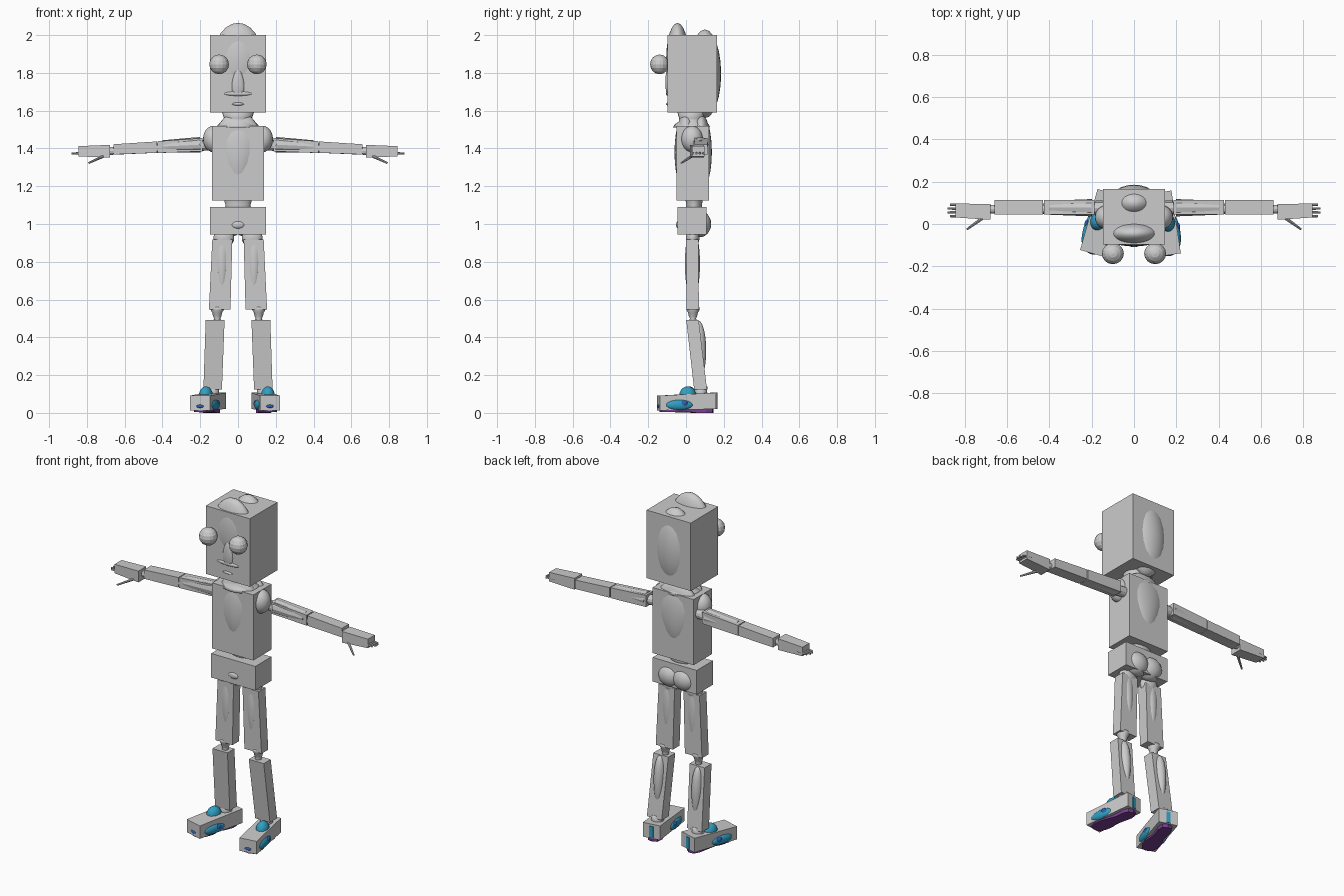
import bpy, bmesh, math
from mathutils import Matrix, Vector

if "Cube" in bpy.data.objects:
    bpy.data.objects.remove(bpy.data.objects["Cube"])


def mat(name, rgb):
    m = bpy.data.materials.new(name)
    m.diffuse_color = (*rgb, 1)
    m.use_nodes = True
    m.node_tree.nodes["Principled BSDF"].inputs["Base Color"].default_value = m.diffuse_color
    return m


BLUE = mat("shoe_blue", (0.03, 0.35, 0.55))
DARK = mat("trim_blue", (0.03, 0.12, 0.5))
PURPLE = mat("sole_purple", (0.2, 0.05, 0.3))


def finish(name, bm, material=None, smooth=False, matrix=None):
    if matrix is not None:
        bm.transform(matrix)
    bmesh.ops.recalc_face_normals(bm, faces=bm.faces)
    for f in bm.faces:
        f.smooth = smooth
    me = bpy.data.meshes.new(name)
    bm.to_mesh(me)
    bm.free()
    ob = bpy.data.objects.new(name, me)
    bpy.context.collection.objects.link(ob)
    if material:
        me.materials.append(material)
    return ob


def beam(name, axis, c0, h0, c1, h1, matrix=None, material=None):
    """Box lofted between two end rectangles perpendicular to axis."""
    u, v = [i for i in range(3) if i != axis]
    bm = bmesh.new()
    rings = []
    for c, h in ((c0, h0), (c1, h1)):
        ring = []
        for a, b in ((-1, -1), (1, -1), (1, 1), (-1, 1)):
            p = Vector(c)
            p[u] += a * h[0]
            p[v] += b * h[1]
            ring.append(bm.verts.new(p))
        rings.append(ring)
    for i in range(4):
        j = (i + 1) % 4
        bm.faces.new((rings[0][i], rings[0][j], rings[1][j], rings[1][i]))
    bm.faces.new(rings[0][::-1])
    bm.faces.new(rings[1])
    return finish(name, bm, material, False, matrix)


def box(name, lo, hi):
    c = [(a + b) / 2 for a, b in zip(lo, hi)]
    h = ((hi[0] - lo[0]) / 2, (hi[1] - lo[1]) / 2)
    return beam(name, 2, (c[0], c[1], lo[2]), h, (c[0], c[1], hi[2]), h)


def blob(name, c, r, taper=0, material=None, matrix=None, seg=24, smooth=True):
    bm = bmesh.new()
    bmesh.ops.create_uvsphere(bm, u_segments=seg, v_segments=seg // 2, radius=1)
    for v in bm.verts:
        v.co.x *= 1 + taper * v.co.z
        v.co = Vector((v.co.x * r[0] + c[0], v.co.y * r[1] + c[1], v.co.z * r[2] + c[2]))
    return finish(name, bm, material, smooth, matrix)


def lathe(name, x, y, profile, ys=1.0, n=24):
    bm = bmesh.new()
    rings = [[bm.verts.new((x + r * math.cos(math.tau * i / n),
                            y + ys * r * math.sin(math.tau * i / n), z))
              for i in range(n)] for r, z in profile]
    for a, b in zip(rings, rings[1:]):
        for i in range(n):
            bm.faces.new((a[i], a[(i + 1) % n], b[(i + 1) % n], b[i]))
    bm.faces.new(rings[0])
    bm.faces.new(rings[-1])
    return finish(name, bm, None, True)


def rod(name, p, q, r0, r1, n=12):
    p, q = Vector(p), Vector(q)
    d = q - p
    bm = bmesh.new()
    bmesh.ops.create_cone(bm, cap_ends=True, segments=n, radius1=r0, radius2=r1, depth=d.length)
    m = Matrix.Translation((p + q) / 2) @ d.to_track_quat('Z', 'Y').to_matrix().to_4x4()
    return finish(name, bm, None, False, m)


# head with the face and skull showing through
box("head", (-0.147, -0.097, 1.59), (0.147, 0.165, 2.0))
blob("skull_back", (0, 0.1, 1.795), (0.12, 0.086, 0.235))
blob("forehead", (0, -0.045, 1.875), (0.13, 0.06, 0.19))
blob("nose", (0, -0.095, 1.75), (0.032, 0.014, 0.075), -0.35)
blob("upper_lip", (0, -0.095, 1.69), (0.075, 0.01, 0.012))
blob("mouth", (0, -0.095, 1.635), (0.032, 0.01, 0.008))

# torso
lathe("neck", 0, 0.03, [(0.11, 1.51), (0.1, 1.527), (0.075, 1.543), (0.074, 1.56), (0.087, 1.6)], 0.9)
box("chest", (-0.137, -0.05, 1.125), (0.137, 0.123, 1.52))
blob("breastbone", (0, 0, 1.38), (0.11, 0.061, 0.21), 0.4)
blob("upper_back", (0, 0.08, 1.38), (0.12, 0.057, 0.2), 0.4)
lathe("waist", 0, 0.043, [(0.075, 1.14), (0.072, 1.12), (0.066, 1.1), (0.07, 1.08)], 0.62)
box("pelvis", (-0.147, -0.045, 0.945), (0.147, 0.108, 1.09))
blob("lower_belly", (0, -0.04, 0.995), (0.035, 0.013, 0.02))

# limbs, mirrored by side
for s, side in ((-1, "left"), (1, "right")):
    blob(f"{side}_eye", (s * 0.1, -0.14, 1.845), (0.052, 0.05, 0.052), seg=16, smooth=False)
    blob(f"{side}_buttock", (s * 0.048, 0.073, 1.0), (0.075, 0.06, 0.07))

    # arm boxes around a thin inner arm
    blob(f"{side}_shoulder", (s * 0.13, 0.032, 1.45), (0.055, 0.057, 0.07))
    rod(f"{side}_inner_arm", (s * 0.13, 0.075, 1.42), (s * 0.7, 0.07, 1.385), 0.03, 0.02)
    beam(f"{side}_upper_arm", 0, (s * 0.187, 0.08, 1.42), (0.034, 0.035),
         (s * 0.425, 0.08, 1.407), (0.034, 0.031))
    rod(f"{side}_biceps", (s * 0.2, 0.077, 1.42), (s * 0.4, 0.077, 1.41), 0.041, 0.033)
    beam(f"{side}_forearm", 0, (s * 0.43, 0.08, 1.407), (0.034, 0.03),
         (s * 0.66, 0.08, 1.395), (0.034, 0.027))
    beam(f"{side}_hand", 0, (s * 0.678, 0.057, 1.385), (0.037, 0.034),
         (s * 0.845, 0.064, 1.385), (0.033, 0.027))
    for i in range(4):
        y = 0.037 + 0.018 * i
        rod(f"{side}_finger_{i + 1}", (s * 0.81, y, 1.378),
            (s * (0.87 + 0.012 * (i in (1, 2))), y, 1.372), 0.007, 0.005, 8)
    rod(f"{side}_thumb", (s * 0.7, 0.04, 1.365), (s * 0.79, -0.025, 1.323), 0.009, 0.005, 8)

    # leg boxes and joints
    blob(f"{side}_hip", (s * 0.075, 0.035, 0.925), (0.055, 0.036, 0.05))
    beam(f"{side}_thigh", 2, (s * 0.097, 0.036, 0.547), (0.057, 0.032),
         (s * 0.083, 0.033, 0.918), (0.053, 0.033))
    blob(f"{side}_thigh_muscle", (s * 0.085, 0.034, 0.79), (0.04, 0.04, 0.19), 0.3)
    lathe(f"{side}_knee", s * 0.11, 0.037,
          [(0.035, 0.56), (0.035, 0.545), (0.026, 0.53), (0.022, 0.512), (0.016, 0.5), (0.024, 0.48)], n=16)
    beam(f"{side}_shin", 2, (s * 0.134, 0.077, 0.125), (0.049, 0.034),
         (s * 0.121, 0.034, 0.493), (0.05, 0.033))
    blob(f"{side}_calf", (s * 0.126, 0.065, 0.33), (0.033, 0.042, 0.16), 0.2)
    lathe(f"{side}_ankle", s * 0.135, 0.078, [(0.04, 0.08), (0.034, 0.11), (0.035, 0.14)], n=16)

# feet: each foot is turned out by its own amount
for side, s, cx, cy, angle, hw in (("left", -1, -0.16, 0.006, -16, 0.056),
                                  ("right", 1, 0.147, 0.002, 8.5, 0.053)):
    m = Matrix.Translation((cx, cy, 0)) @ Matrix.Rotation(math.radians(angle), 4, 'Z')
    beam(f"{side}_foot", 1, (0, -0.15, 0.052), (hw, 0.039), (0, 0.15, 0.064), (hw, 0.043), m)
    # shoe showing through
    blob(f"{side}_shoe_tongue", (s * 0.012, 0.005, 0.092), (0.036, 0.045, 0.048), 0, BLUE, m)
    for k, label in ((1, "outer"), (-1, "inner")):
        blob(f"{side}_shoe_{label}", (k * s * (hw - 0.006), -0.045, 0.042),
             (0.019, 0.075, 0.028), 0, BLUE, m)
        blob(f"{side}_shoe_{label}_trim", (k * s * (hw + 0.006), -0.02, 0.05),
             (0.009, 0.018, 0.016), 0, DARK, m, 12)
    blob(f"{side}_shoe_toe", (0, -0.148, 0.035), (0.022, 0.007, 0.009), 0, DARK, m, 12)
    beam(f"{side}_heel_strip", 1, (0, 0.14, 0.06), (0.012, 0.034), (0, 0.154, 0.06), (0.012, 0.034), m, BLUE)
    # sole
    half = [(0.0, -0.145), (0.03, -0.138), (0.046, -0.1), (0.048, -0.05), (0.034, 0.01),
            (0.034, 0.05), (0.038, 0.1), (0.028, 0.135), (0.0, 0.145)]
    outline = half + [(-x, y) for x, y in half[-2:0:-1]]
    bm = bmesh.new()
    for_low = [bm.verts.new((x, y, 0.0 if y > 0.04 else 0.006)) for x, y in outline]
    face = bm.faces.new(for_low)
    top = bmesh.ops.extrude_face_region(bm, geom=[face])
    for v in top["geom"]:
        if isinstance(v, bmesh.types.BMVert):
            v.co.z = 0.035
    finish(f"{side}_sole", bm, PURPLE, False, m)
